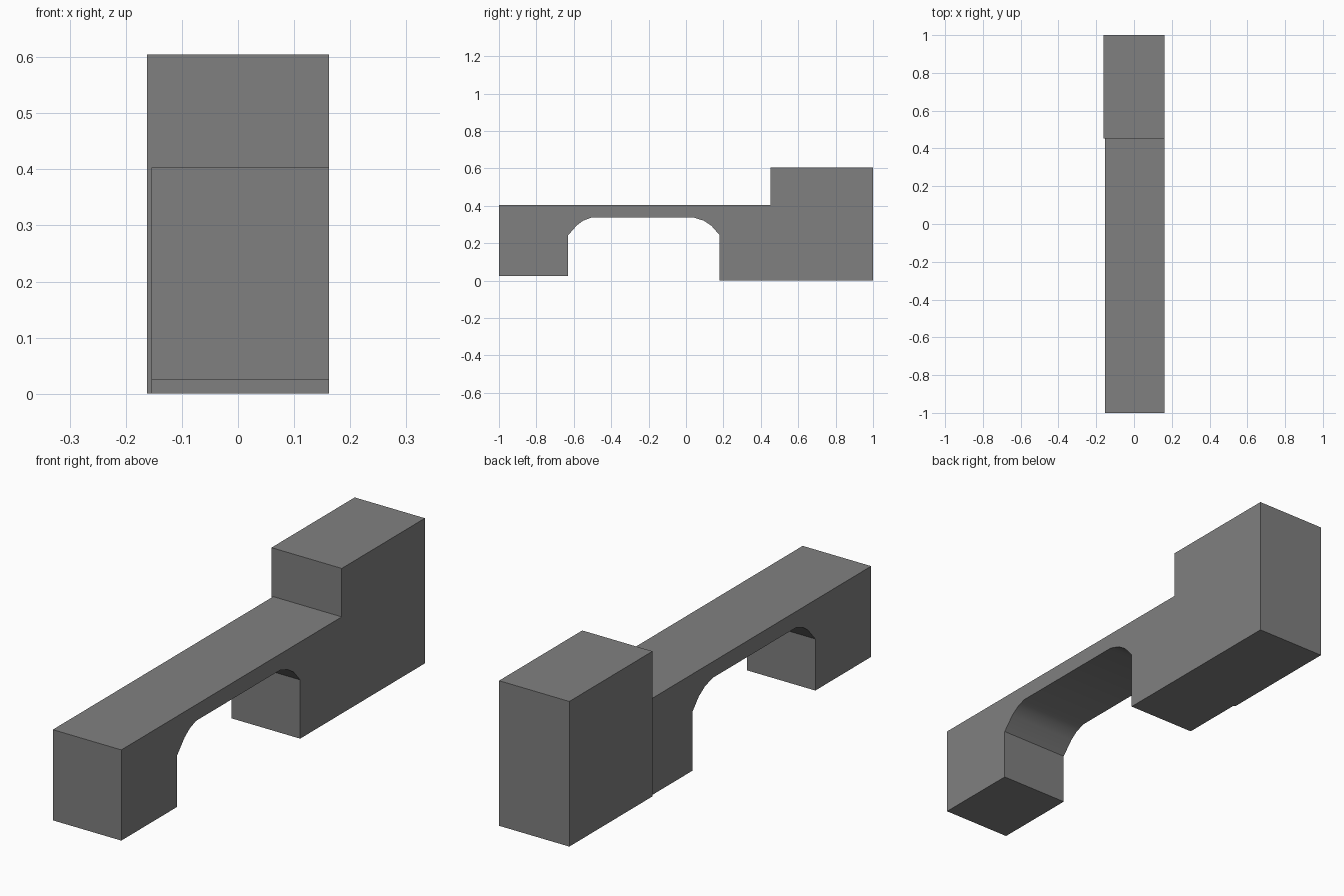
import bpy, bmesh, math
from mathutils import Vector

cube = bpy.data.objects.get("Cube")
if cube:
    bpy.data.objects.remove(cube, do_unlink=True)

RIGHT, SPAN_X, BLOCK_X = 0.162, -0.154, -0.162
STEP_Y = 0.452

# Plain grey material
grey = bpy.data.materials.new("plain grey")
grey.use_nodes = True
colour = (0.216, 0.216, 0.216, 1)
grey.diffuse_color = colour
grey.node_tree.nodes["Principled BSDF"].inputs["Base Color"].default_value = colour

# Side profile (y, z): front pier, arched opening, rear pier and raised block
pier_front = [(-1, 0.403), (-1, 0.025), (-0.632, 0.025)]
arch = [(-0.632, 0.24), (-0.583, 0.296), (-0.55, 0.32), (-0.508, 0.336),
        (0.045, 0.336), (0.095, 0.32), (0.135, 0.294), (0.178, 0.245)]
rear = [(0.178, 0), (STEP_Y, 0), (1, 0), (1, 0.605), (STEP_Y, 0.605), (STEP_Y, 0.403)]
profile = pier_front + arch + rear

bm = bmesh.new()
side = bm.faces.new([bm.verts.new((SPAN_X, y, z)) for y, z in profile])
verts = list(side.verts)
foot, corner = verts[profile.index((STEP_Y, 0))], verts[-1]

# Extrude across the width
across = bmesh.ops.extrude_face_region(bm, geom=[side], use_keep_orig=True)
moved = [g for g in across["geom"] if isinstance(g, bmesh.types.BMVert)]
bmesh.ops.translate(bm, vec=Vector((RIGHT - SPAN_X, 0, 0)), verts=moved)

# Split the side at the step and widen the rear block slightly
bmesh.utils.face_split(side, foot, corner)
block_side = [f for f in bm.faces if all(v.co.x < 0 and v.co.y > STEP_Y - 0.001 for v in f.verts)]
wide = bmesh.ops.extrude_face_region(bm, geom=block_side)
moved = [g for g in wide["geom"] if isinstance(g, bmesh.types.BMVert)]
bmesh.ops.translate(bm, vec=Vector((BLOCK_X - SPAN_X, 0, 0)), verts=moved)

# Merge coplanar faces and tidy normals
bmesh.ops.recalc_face_normals(bm, faces=bm.faces[:])
bmesh.ops.dissolve_limit(bm, angle_limit=math.radians(1), verts=bm.verts[:], edges=bm.edges[:])
bmesh.ops.recalc_face_normals(bm, faces=bm.faces[:])

mesh = bpy.data.meshes.new("arched_bridge")
bm.to_mesh(mesh)
bm.free()
mesh.materials.append(grey)
bridge = bpy.data.objects.new("arched_bridge", mesh)
bpy.context.collection.objects.link(bridge)

# Smooth the arch, keep the corners sharp
bpy.ops.object.select_all(action="DESELECT")
bridge.select_set(True)
bpy.context.view_layer.objects.active = bridge
bpy.ops.object.shade_smooth_by_angle(angle=math.radians(32))
